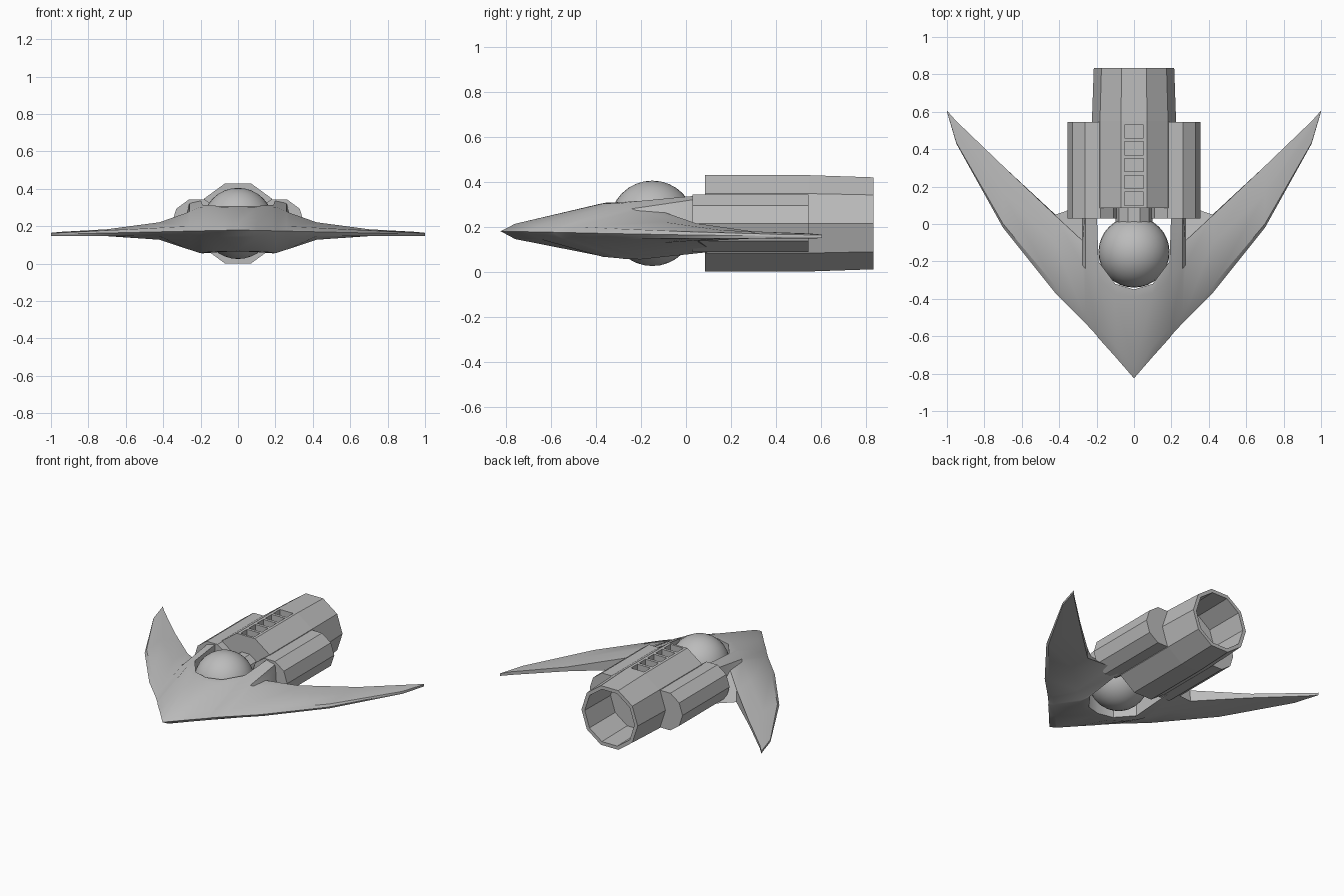
import bpy, bmesh, math

cube = bpy.data.objects.get("Cube")
if cube:
    bpy.data.objects.remove(cube, do_unlink=True)

grey = bpy.data.materials.new("hull_grey")
grey.use_nodes = True
grey.diffuse_color = (0.5, 0.5, 0.5, 1)
grey.node_tree.nodes["Principled BSDF"].inputs["Base Color"].default_value = (0.5, 0.5, 0.5, 1)

AXIS_Z = 0.215


def finish(bm, name):
    bmesh.ops.recalc_face_normals(bm, faces=bm.faces)
    mesh = bpy.data.meshes.new(name)
    bm.to_mesh(mesh)
    bm.free()
    mesh.materials.append(grey)
    obj = bpy.data.objects.new(name, mesh)
    bpy.context.collection.objects.link(obj)
    return obj


def smooth(obj, degrees):
    bpy.ops.object.select_all(action='DESELECT')
    obj.select_set(True)
    bpy.context.view_layer.objects.active = obj
    bpy.ops.object.shade_smooth_by_angle(angle=math.radians(degrees))


def bridge(bm, loops):
    for a, b in zip(loops, loops[1:]):
        n = len(a)
        for i in range(n):
            j = (i + 1) % n
            bm.faces.new((a[i], a[j], b[j], b[i]))


def ten_sided(x, rings):
    """Lofts ten-sided rings of (y, radius) and caps both ends."""
    bm = bmesh.new()
    loops = []
    for y, r in rings:
        angles = [k * math.tau / 10 for k in range(10)]
        loops.append([bm.verts.new((x + r * math.cos(a), y, AXIS_Z + r * math.sin(a)))
                      for a in angles])
    bridge(bm, loops)
    bm.faces.new(loops[0])
    bm.faces.new(loops[-1])
    return bm


def wing_section(bm, x, lead, crest, crest_top, crest_low, rear, rear_top, foot, foot_low):
    """Wing outline at x; the bevelled leading edge thins evenly to the tip."""
    bevel = lead + .002 + .063 * (1 - x)
    outline = (
        (lead, .18 - .023 * x),
        (bevel, .213 - .05 * x),
        (crest, crest_top),
        (rear, rear_top),
        (foot, foot_low),
        (crest, crest_low),
        (bevel, .145 + .004 * x),
    )
    return [bm.verts.new((x, y, z)) for y, z in outline]


# Swept wing and nose, half modelled; the inner stations wrap the cockpit opening
stations = [
    (0, -.825, -.39, .3, .072, -.35, .308, -.35, .066),
    (.1, -.71, -.37, .303, .066, -.32, .308, -.32, .062),
    (.19, -.61, -.3, .303, .06, -.2, .315, -.2, .055),
    (.2, -.595, -.27, .303, .056, .1, .343, .1, .087),
    (.26, -.53, -.24, .28, .075, .1, .33, .1, .1),
    (.275, -.515, -.22, .272, .08, -.09, .262, .1, .105),
    (.42, -.37, -.1, .221, .128, .045, .215, .05, .135),
    (.7, -.02, .16, .184, .147, .31, .177, .31, .148),
    (.95, .43, .5, .17, .147, .55, .17, .55, .148),
    (1, .6, .604, .165, .149, .606, .165, .606, .149),
]
bm = bmesh.new()
loops = [wing_section(bm, *station) for station in stations]
bridge(bm, loops)
bm.faces.new(loops[-1])
wing = finish(bm, "swept_wing")
wing.modifiers.new("mirror", 'MIRROR').use_clip = True
smooth(wing, 25)

# Main engine: tapered barrel with a hollow exhaust
bm = ten_sided(0, [(.085, .225), (.55, .225), (.835, .215), (.835, .19), (.56, .185)])
bmesh.ops.recalc_face_normals(bm, faces=bm.faces)

# Five sunken vents along the flat top of the barrel
vents = [(.1 + .09 * k, .17 + .09 * k) for k in range(5)]


def strip():
    return [f for f in bm.faces if f.normal.z > .99
            and all(v.co.z > .42 and v.co.y < .56 for v in f.verts)]


def cut(point, normal):
    faces = strip()
    edges = list({e for f in faces for e in f.edges})
    verts = list({v for f in faces for v in f.verts})
    bmesh.ops.bisect_plane(bm, geom=faces + edges + verts, plane_co=point, plane_no=normal)
    bm.normal_update()


for x in (-.05, .05):
    cut((x, 0, 0), (1, 0, 0))
for pair in vents:
    for y in pair:
        cut((0, y, 0), (0, 1, 0))
sunken = []
for f in strip():
    c = f.calc_center_median()
    if abs(c.x) < .04 and any(a < c.y < b for a, b in vents):
        sunken.append(f)
bmesh.ops.inset_individual(bm, faces=sunken, thickness=0, depth=-.04)
finish(bm, "main_engine")

# Neck joining the engine to the cockpit
finish(ten_sided(0, [(-.02, .1), (.1, .1)]), "engine_neck")

# Side engine pods
for side, label in ((1, "left"), (-1, "right")):
    finish(ten_sided(side * .22, [(.03, .135), (.545, .135)]), label + "_engine_pod")

# Spherical cockpit in the opening
bm = bmesh.new()
bmesh.ops.create_uvsphere(bm, u_segments=32, v_segments=16, radius=.19)
bmesh.ops.translate(bm, verts=bm.verts, vec=(0, -.15, AXIS_Z))
smooth(finish(bm, "cockpit_sphere"), 60)
